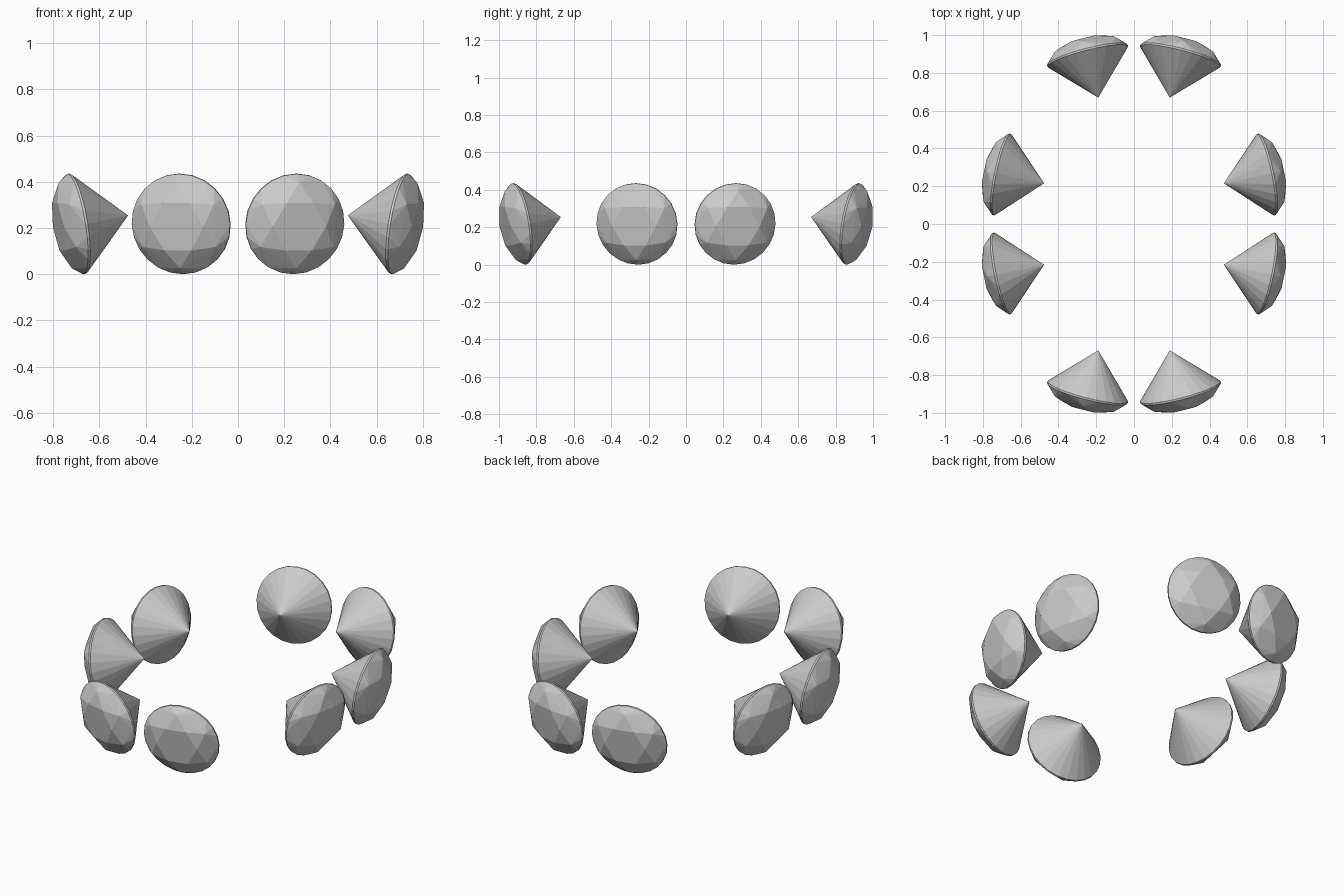
import bpy, bmesh, math
from mathutils import Vector

if "Cube" in bpy.data.objects:
    bpy.data.objects.remove(bpy.data.objects["Cube"])

R, TABLE_H, CULET = 0.22, 0.08, 0.232


def ring(bm, n, r, z, offset=0.0):
    for i in range(n):
        a = 2 * math.pi * (i + offset) / n
        bm.verts.new((r * math.cos(a), r * math.sin(a), z))


# One brilliant-cut gem: table, crown break, thin girdle band, pointed culet
def gem_mesh():
    bm = bmesh.new()
    ring(bm, 6, 0.12, TABLE_H)
    ring(bm, 6, 0.187, 0.05, 0.5)
    ring(bm, 24, R, 0.005)
    ring(bm, 24, R, -0.005)
    bm.verts.new((0, 0, -CULET))
    bmesh.ops.convex_hull(bm, input=bm.verts[:])
    bmesh.ops.dissolve_limit(bm, angle_limit=math.radians(1),
                             verts=bm.verts[:], edges=bm.edges[:])
    bmesh.ops.recalc_face_normals(bm, faces=bm.faces[:])
    me = bpy.data.meshes.new("gem")
    bm.to_mesh(me)
    bm.free()
    return me


mesh = gem_mesh()

# Girdle centre and outward axis of the two gems in one quadrant
gems = {
    "side_gem": ((0.700, 0.262, 0.218), (0.968, 0.200, -0.158)),
    "end_gem": ((0.246, 0.891, 0.218), (0.245, 0.957, -0.158)),
}

# Repeat in all four quadrants
for name, (c, n) in gems.items():
    for sx, xn in ((1, "right"), (-1, "left")):
        for sy, yn in ((1, "back"), (-1, "front")):
            ob = bpy.data.objects.new(f"{name}_{yn}_{xn}", mesh)
            bpy.context.collection.objects.link(ob)
            ob.location = (c[0] * sx, c[1] * sy, c[2])
            axis = Vector((n[0] * sx, n[1] * sy, n[2]))
            ob.rotation_euler = axis.to_track_quat('Z', 'Y').to_euler()
